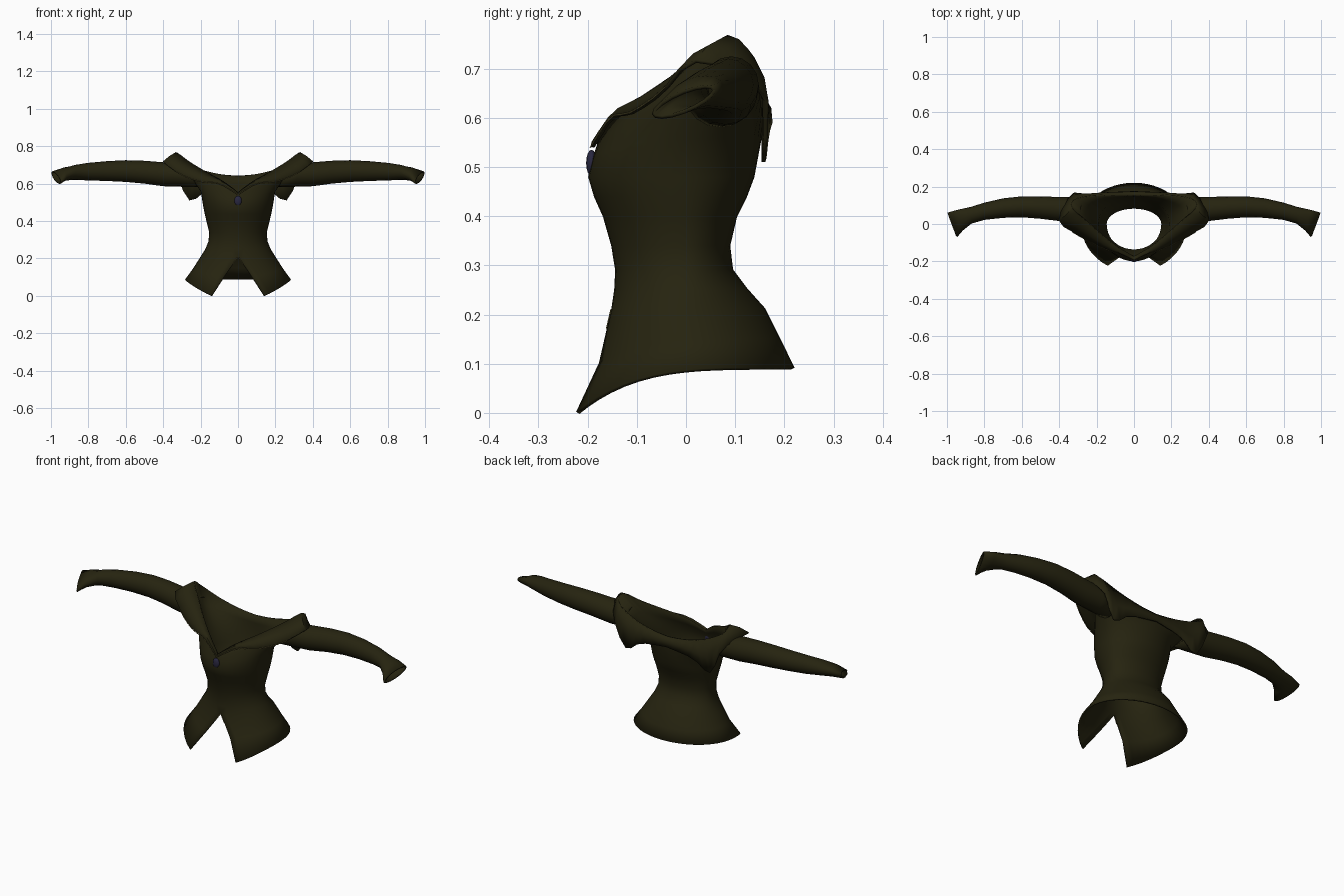
import bpy
from math import sin, cos, pi, asin
from mathutils import Vector

cube = bpy.data.objects.get("Cube")
if cube:
    bpy.data.objects.remove(cube, do_unlink=True)


def material(name, rgb):
    m = bpy.data.materials.new(name)
    m.use_nodes = True
    m.diffuse_color = (*rgb, 1)
    bsdf = m.node_tree.nodes["Principled BSDF"]
    bsdf.inputs["Base Color"].default_value = (*rgb, 1)
    bsdf.inputs["Roughness"].default_value = 0.9
    return m


OLIVE = material("dark olive cloth", (0.019, 0.017, 0.005))
TRIM = material("tan stitching", (0.13, 0.11, 0.035))
BUTTON = material("dark blue button", (0.022, 0.02, 0.05))
COLS = 20


def smooth(obj, angle=0.7):
    bpy.ops.object.select_all(action="DESELECT")
    obj.select_set(True)
    bpy.context.view_layer.objects.active = obj
    bpy.ops.object.shade_smooth_by_angle(angle=angle)


def cloth(name, rows, closed=False):
    """Loft rows of points into a mirrored sheet of thin cloth."""
    n = len(rows[0])
    faces = []
    for r in range(len(rows) - 1):
        for c in range(n if closed else n - 1):
            d = (c + 1) % n
            faces.append((r * n + c, r * n + d, (r + 1) * n + d, (r + 1) * n + c))
    mesh = bpy.data.meshes.new(name)
    mesh.from_pydata([p for row in rows for p in row], [], faces)
    mesh.materials.append(OLIVE)
    obj = bpy.data.objects.new(name, mesh)
    bpy.context.collection.objects.link(obj)
    smooth(obj)
    mirror = obj.modifiers.new("mirror", "MIRROR")
    mirror.use_clip = True
    shell = obj.modifiers.new("thickness", "SOLIDIFY")
    shell.thickness = 0.008
    shell.offset = 0
    return obj


def spline(keys, count):
    """Catmull-Rom curve through the keys."""
    k = [Vector(p) for p in keys]
    out = []
    for i in range(count + 1):
        u = i / count * (len(k) - 1)
        j = min(int(u), len(k) - 2)
        f = u - j
        a, b, c, d = k[max(j - 1, 0)], k[j], k[j + 1], k[min(j + 2, len(k) - 1)]
        out.append(0.5 * (2 * b + (c - a) * f + (2 * a - 5 * b + 4 * c - d) * f ** 2
                          + (3 * b - a - 3 * c + d) * f ** 3))
    out[-1].x = k[-1].x
    return out


def body_row(zf, zb, hw, yf, yb, x0):
    """Half ring from the front edge round to the centre back."""
    t0 = asin(x0 / hw)
    start = yf * cos(t0)
    row = []
    for i in range(COLS + 1):
        t = t0 + (pi - t0) * i / COLS
        y = yf * cos(t) if cos(t) > 0 else -yb * cos(t)
        s = max(0, min(1, (y - start) / (yb - start)))
        row.append(Vector((hw * sin(t), y, zf + (zb - zf) * (1 - (1 - s) ** 4))))
    return row


# Collar fold line and outer edge, from centre front to centre back
fold = spline([(0, -.175, .55), (.08, -.13, .61), (.17, -.06, .66), (.26, .02, .715),
               (.33, .085, .765), (.32, .13, .73), (.22, .15, .68), (.1, .155, .65),
               (0, .155, .64)], COLS)
outer = spline([(0, -.19, .54), (.1, -.15, .60), (.2, -.11, .61), (.31, -.05, .65),
                (.40, .02, .715), (.335, .155, .66), (.26, .157, .51), (.16, .165, .565),
                (0, .172, .59)], COLS)

# Bodice with a flared, split hem
rows = [body_row(*r) for r in (
    (0, .09, .28, -.254, .217, .14),
    (.10, .15, .235, -.183, .188, .075),
    (.21, .21, .195, -.148, .158, 0),
    (.25, .25, .17, -.142, .122, 0),
    (.29, .29, .154, -.14, .092, 0),
    (.34, .34, .15, -.148, .086, 0),
    (.40, .40, .165, -.165, .10, 0),
    (.44, .44, .174, -.183, .12, 0),
    (.48, .48, .182, -.195, .135, 0),
    (.52, .56, .195, -.185, .15, 0))]
rows.append([a.lerp(b, .5) for a, b in zip(rows[-1], fold)])
rows.append(fold)
cloth("bodice", rows)

# Wide folded collar
bulge = [a.lerp(b, .5) + Vector((0, .006 * (1 if i > COLS * .6 else -1), .004))
         for i, (a, b) in enumerate(zip(fold, outer))]
cloth("collar", [fold, bulge, outer])

# Sleeves: centre, depth radius, height radius, then end slants
sleeve = []
for x, y, z, ry, rz, slant, tilt, drop in (
        (.25, .07, .64, .065, .055, .035, 0, 0),
        (.32, .075, .645, .064, .058, .02, 0, 0),
        (.40, .08, .65, .06, .06, 0, 0, 0),
        (.50, .088, .661, .056, .057, 0, 0, 0),
        (.60, .092, .667, .052, .054, 0, 0, 0),
        (.70, .085, .667, .048, .049, 0, 0, 0),
        (.80, .068, .664, .042, .043, 0, 0, 0),
        (.87, .047, .66, .041, .036, 0, 0, 0),
        (.93, .02, .65, .052, .029, 0, .012, .012),
        (.972, -.005, .632, .062, .02, 0, .024, .024)):
    ring = []
    for i in range(16):
        c, s = cos(2 * pi * i / 16), sin(2 * pi * i / 16)
        ring.append(Vector((x + slant * s + tilt * c, y + ry * c, z + rz * s + drop * c)))
    sleeve.append(ring)
cloth("sleeves", sleeve, closed=True)


# Stitched edging on the collar front and the hem split
def edging(name, points):
    for side in (1, -1):
        data = bpy.data.curves.new(name, "CURVE")
        data.dimensions = "3D"
        data.bevel_depth = 0.002
        data.bevel_resolution = 0
        line = data.splines.new("POLY")
        line.points.add(len(points) - 1)
        for p, q in zip(line.points, points):
            p.co = (q.x * side, q.y - .004, q.z, 1)
        data.materials.append(TRIM)
        obj = bpy.data.objects.new(name + (" left" if side > 0 else " right"), data)
        bpy.context.collection.objects.link(obj)


edging("collar edging", outer[:9])
edging("split edging", [rows[2][0], rows[2][0].lerp(rows[1][0], .35)])

# Front fastening
bpy.ops.mesh.primitive_uv_sphere_add(segments=12, ring_count=8, radius=1,
                                     location=(0, -.192, .508))
button = bpy.context.object
button.name = "front_button"
button.scale = (.02, .011, .027)
button.data.materials.append(BUTTON)
smooth(button)
